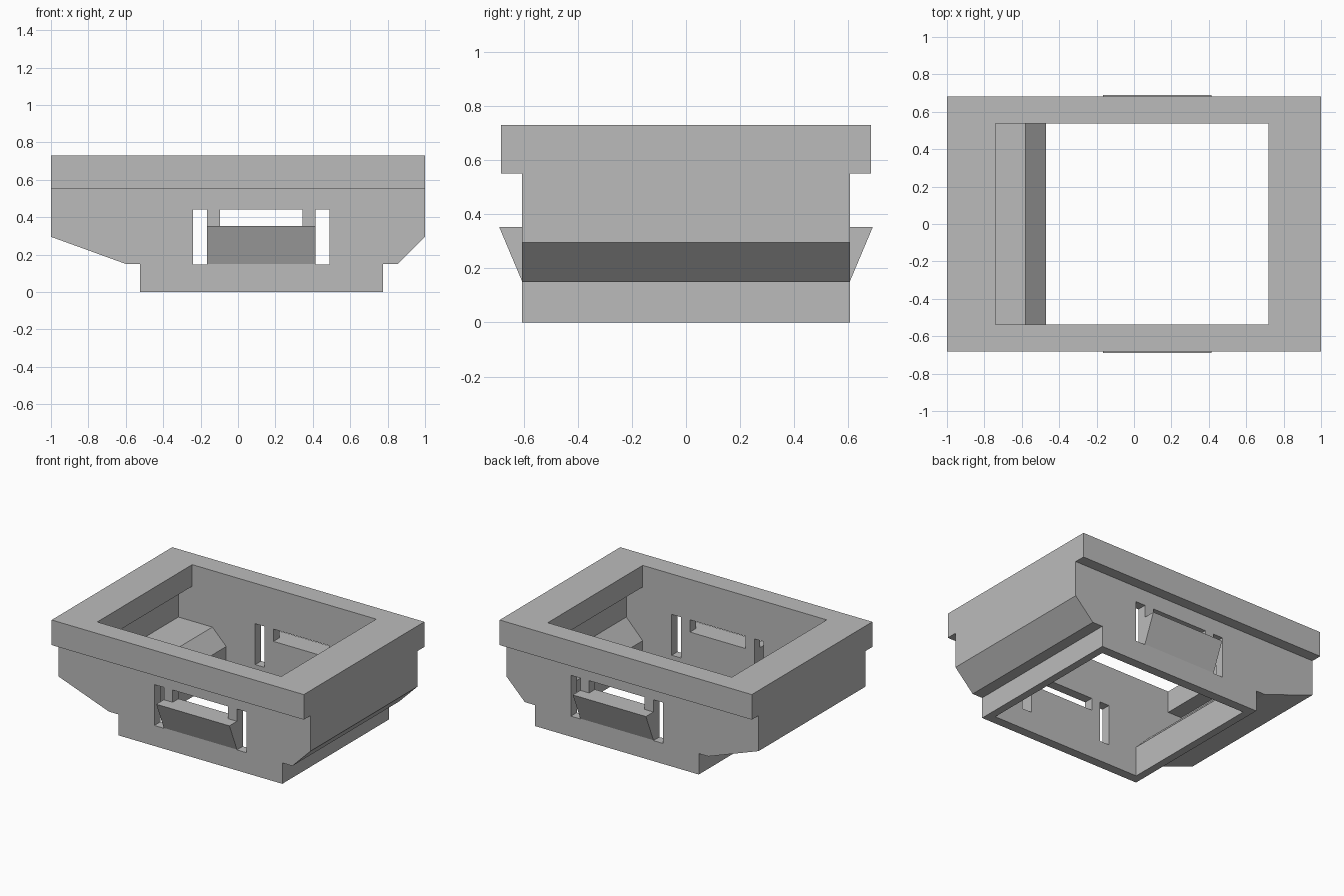
import bpy
import bmesh

cube = bpy.data.objects.get("Cube")
if cube:
    bpy.data.objects.remove(cube, do_unlink=True)

grey = bpy.data.materials.new("light grey plastic")
grey.use_nodes = True
COLOUR = (0.5, 0.5, 0.5, 1)
grey.diffuse_color = COLOUR
grey.node_tree.nodes["Principled BSDF"].inputs["Base Color"].default_value = COLOUR


def prism(name, profile, axis, start, end):
    """Extrude a profile along x (profile in y, z) or along y (profile in x, z)."""
    def place(p, d):
        return (d, p[0], p[1]) if axis == "x" else (p[0], d, p[1])
    bm = bmesh.new()
    rings = [[bm.verts.new(place(p, d)) for p in profile] for d in (start, end)]
    for ring in rings:
        bm.faces.new(ring)
    for i in range(len(profile)):
        j = (i + 1) % len(profile)
        bm.faces.new((rings[0][i], rings[0][j], rings[1][j], rings[1][i]))
    bmesh.ops.recalc_face_normals(bm, faces=bm.faces)
    mesh = bpy.data.meshes.new(name)
    bm.to_mesh(mesh)
    bm.free()
    mesh.materials.append(grey)
    obj = bpy.data.objects.new(name, mesh)
    bpy.context.collection.objects.link(obj)
    return obj


def block(name, x0, x1, y, z0, z1):
    return prism(name, [(x0, z0), (x1, z0), (x1, z1), (x0, z1)], "y", -y, y)


def combine(target, tool, operation):
    """Apply a boolean, then discard the tool object."""
    tool.hide_render = True
    mod = target.modifiers.new(operation, "BOOLEAN")
    mod.operation, mod.solver, mod.object = operation, "EXACT", tool
    bpy.context.view_layer.update()
    graph = bpy.context.evaluated_depsgraph_get()
    mesh = bpy.data.meshes.new_from_object(target.evaluated_get(graph))
    target.modifiers.clear()
    target.data = mesh
    bpy.data.objects.remove(tool, do_unlink=True)


# Housing with chamfered ends and a stepped foot
housing = prism("housing", [
    (-1, 0.73), (-1, 0.295), (-0.6, 0.15), (-0.525, 0.15), (-0.525, 0),
    (0.775, 0), (0.775, 0.15), (0.855, 0.15), (1, 0.295), (1, 0.73)],
    "y", -0.605, 0.605)

# Wider collar round the top
combine(housing, block("collar", -1, 1, 0.683, 0.55, 0.73), "UNION")

# Open interior, undercut below the collar with sloping ledges at both ends
combine(housing, prism("cavity", [
    (-0.74, 0.9), (-0.74, 0.575), (-0.85, 0.575), (-0.85, 0.325),
    (-0.58, 0.325), (-0.47, 0.215), (-0.47, -0.1), (0.72, -0.1),
    (0.72, 0.19), (0.85, 0.325), (0.85, 0.575), (0.72, 0.575), (0.72, 0.9)],
    "y", -0.538, 0.538), "DIFFERENCE")

# Slots either side of each clip and the window above it
for x0, x1, z0 in ((-0.24, -0.165, 0.147), (0.415, 0.49, 0.147), (-0.095, 0.345, 0.352)):
    combine(housing, block("slot", x0, x1, 1, z0, 0.44), "DIFFERENCE")

# Wedge clips on front and back
for name, side in (("front_clip", -1), ("back_clip", 1)):
    prism(name, [(side * 0.605, 0.15), (side * 0.69, 0.352), (side * 0.605, 0.352)],
          "x", -0.165, 0.415)
